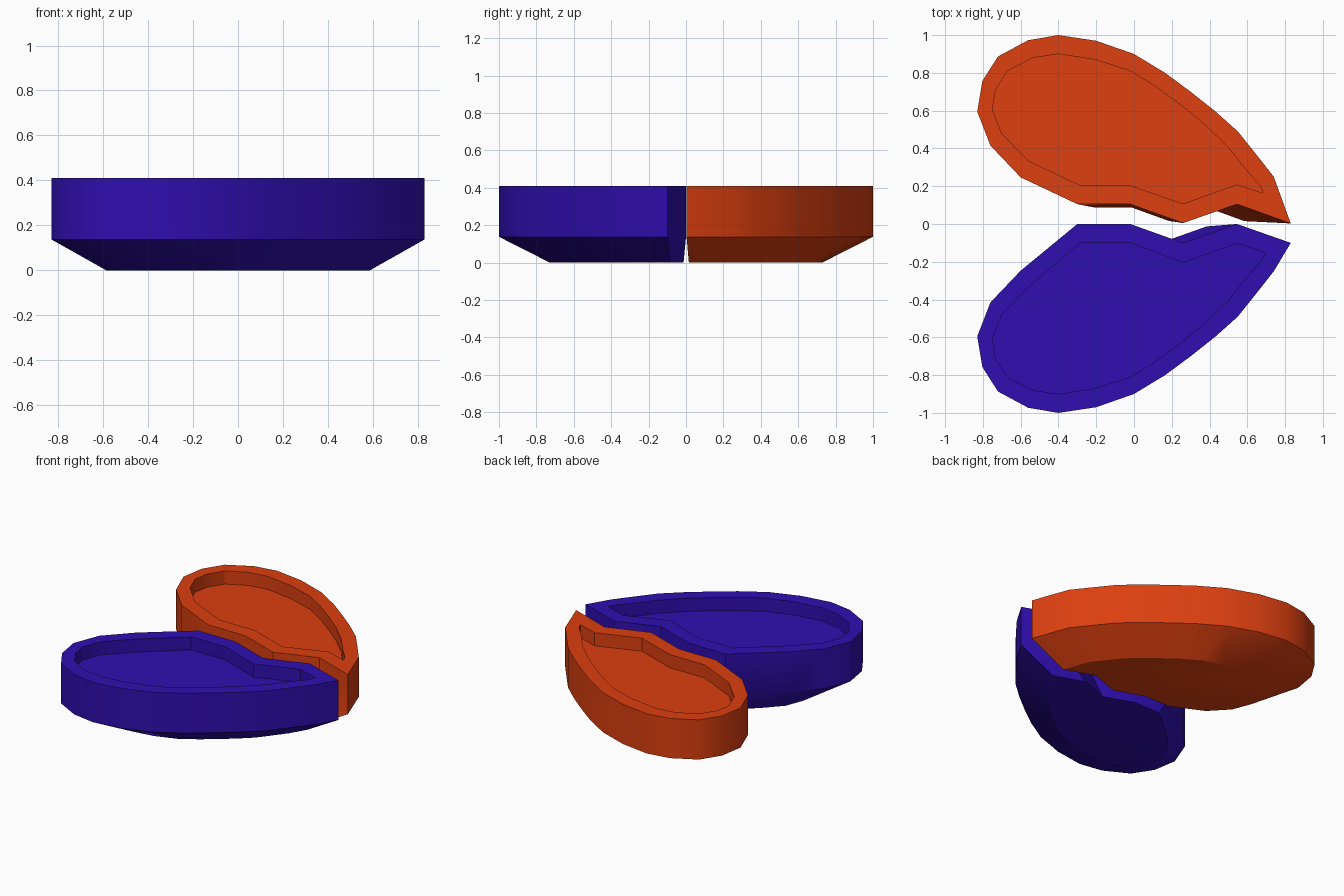
import bpy
import bmesh
import math

if "Cube" in bpy.data.objects:
    bpy.data.objects.remove(bpy.data.objects["Cube"])

TOP, CHAMFER, DEPTH = 0.41, 0.138, 0.09

# Curved side shared by both halves: outer rim and inner rim, tail to tip
OUTER = [(-0.6, 0.247), (-0.76, 0.415), (-0.83, 0.595), (-0.803, 0.757),
         (-0.72, 0.887), (-0.56, 0.973), (-0.4, 1.0), (-0.2, 0.97),
         (0.0, 0.9), (0.165, 0.8), (0.30, 0.70), (0.43, 0.597),
         (0.55, 0.49), (0.65, 0.365), (0.74, 0.25)]
INNER = [(-0.56, 0.335), (-0.70, 0.48), (-0.75, 0.605), (-0.733, 0.71),
         (-0.67, 0.81), (-0.535, 0.88), (-0.4, 0.9), (-0.205, 0.87),
         (-0.02, 0.81), (0.11, 0.73), (0.24, 0.635), (0.37, 0.53),
         (0.495, 0.41), (0.59, 0.29), (0.67, 0.2)]


def material(name, color):
    m = bpy.data.materials.new(name)
    m.diffuse_color = (*color, 1)
    m.use_nodes = True
    m.node_tree.nodes["Principled BSDF"].inputs["Base Color"].default_value = m.diffuse_color
    return m


def dish_half(name, side, outer_break, inner_break, mat):
    """Hollow half dish; side = +1 back, -1 front."""
    outer = OUTER + outer_break
    inner = INNER + inner_break
    bottom = [(0.705 * x, 0.715 * y + 0.013) for x, y in outer]
    bm = bmesh.new()

    def ring(pts, z):
        return [bm.verts.new((x, side * y, z)) for x, y in pts]

    # Base, chamfer, wall, rim and recess as stacked rings
    rings = [ring(bottom, 0), ring(outer, CHAMFER), ring(outer, TOP),
             ring(inner, TOP), ring(inner, TOP - DEPTH)]
    n = len(outer)
    for a, b in zip(rings, rings[1:]):
        for i in range(n):
            j = (i + 1) % n
            bm.faces.new((a[i], a[j], b[j], b[i]))
    bm.faces.new(rings[0])
    bm.faces.new(rings[-1])
    bmesh.ops.recalc_face_normals(bm, faces=bm.faces)
    me = bpy.data.meshes.new(name)
    bm.to_mesh(me)
    bm.free()
    me.materials.append(mat)
    ob = bpy.data.objects.new(name, me)
    bpy.context.collection.objects.link(ob)
    bpy.ops.object.select_all(action='DESELECT')
    ob.select_set(True)
    bpy.context.view_layer.objects.active = ob
    bpy.ops.object.shade_smooth_by_angle(angle=math.radians(30))


# Jagged break edges run from tip back to notch
XS = (0.83, 0.545, 0.26, -0.02, -0.30)
XI = (0.545, 0.26, -0.02, -0.285)
dish_half("orange_dish_half", 1,
          list(zip(XS, (0.003, 0.105, 0.005, 0.105, 0.105))),
          [(0.685, 0.163)] + list(zip(XI, (0.21, 0.107, 0.205, 0.205))),
          material("orange", (0.72, 0.05, 0.005)))
dish_half("indigo_dish_half", -1,
          list(zip(XS, (0.1, 0.0, 0.1, 0.0, 0.0))),
          [(0.695, 0.152)] + list(zip(XI, (0.103, 0.205, 0.1, 0.1))),
          material("indigo", (0.029, 0.0045, 0.44)))
